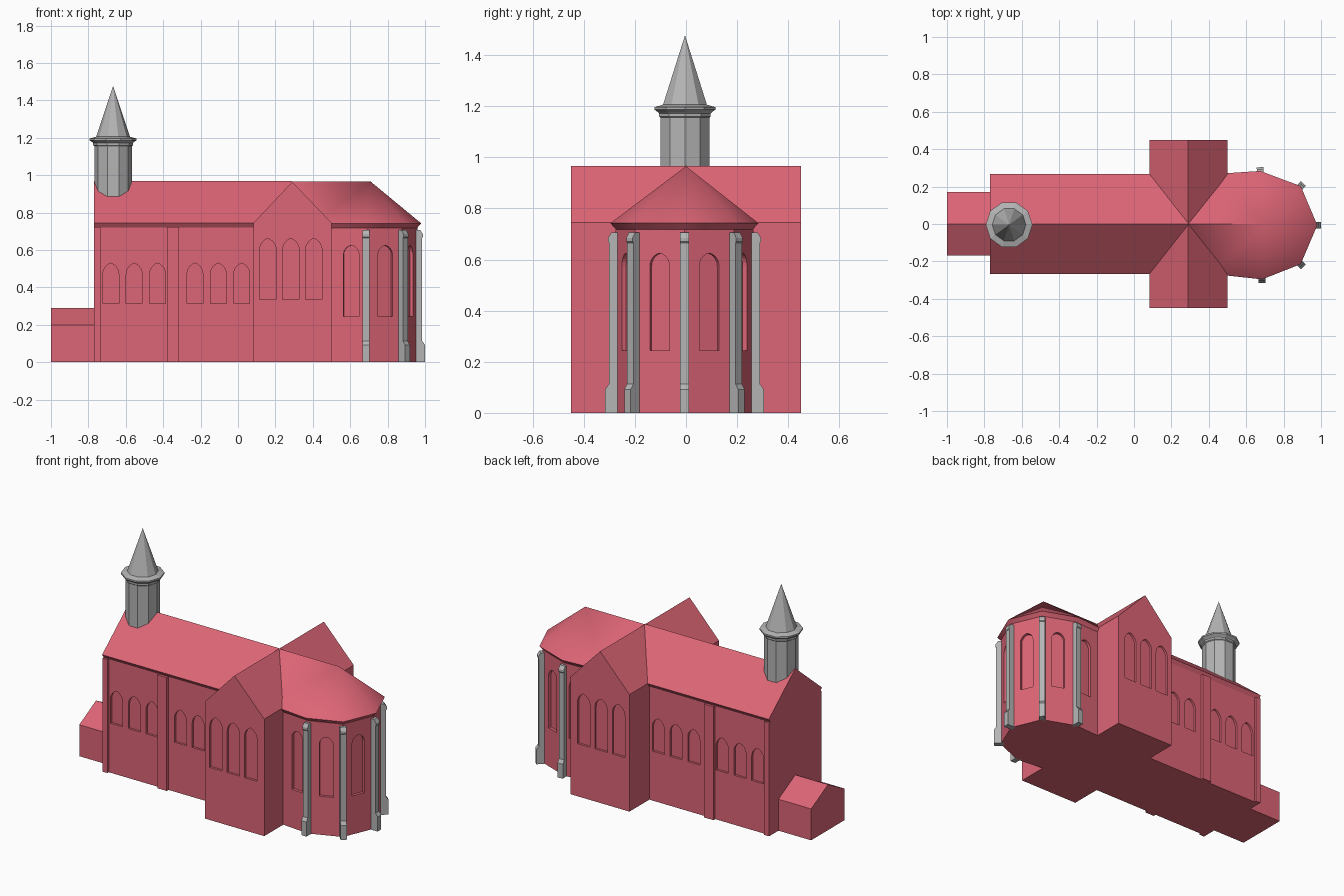
import bpy, bmesh, math
from mathutils import Vector

if "Cube" in bpy.data.objects:
    bpy.data.objects.remove(bpy.data.objects["Cube"])


def material(name, rgb):
    m = bpy.data.materials.new(name)
    m.diffuse_color = (*rgb, 1)
    m.use_nodes = True
    m.node_tree.nodes["Principled BSDF"].inputs["Base Color"].default_value = m.diffuse_color
    return m


RED = material("brick_red", (0.72, 0.13, 0.18))
GREY = material("stone_grey", (0.46, 0.46, 0.46))


def extrude(bm, pts, vec):
    """Closed prism: polygon pts swept along vec."""
    vec = Vector(vec)
    a = [bm.verts.new(p) for p in pts]
    b = [bm.verts.new(Vector(p) + vec) for p in pts]
    bm.faces.new(a)
    bm.faces.new(b[::-1])
    for i in range(len(a)):
        j = (i + 1) % len(a)
        bm.faces.new((a[j], a[i], b[i], b[j]))


def finish(name, bm, mat):
    bmesh.ops.recalc_face_normals(bm, faces=bm.faces)
    me = bpy.data.meshes.new(name)
    bm.to_mesh(me)
    bm.free()
    me.materials.append(mat)
    ob = bpy.data.objects.new(name, me)
    bpy.context.collection.objects.link(ob)
    return ob


def prism(name, pts, vec, mat=RED):
    bm = bmesh.new()
    extrude(bm, pts, vec)
    return finish(name, bm, mat)


def window(bm, centre, normal, w, z0, spring, top, depth):
    """Pointed-arch cutter set into a wall."""
    n = Vector((*normal, 0)).normalized()
    t = Vector((-n.y, n.x, 0))
    h = top - spring
    r = (h * h + w * w / 4) / w
    end = math.asin(min(1, h / r))
    arc = [(w / 2 - r + r * math.cos(end * k / 5), spring + r * math.sin(end * k / 5)) for k in range(5)]
    uv = [(w / 2, z0)] + arc + [(0, top)] + [(-u, v) for u, v in arc[::-1]] + [(-w / 2, z0)]
    c = Vector((*centre, 0)) - n * depth
    extrude(bm, [c + t * u + Vector((0, 0, v)) for u, v in uv], n * (depth + 0.04))


def cut(ob, bm):
    c = finish(ob.name + "_window_cutter", bm, RED)
    c.hide_render = True
    c.hide_viewport = True
    m = ob.modifiers.new("windows", 'BOOLEAN')
    m.object = c
    m.operation = 'DIFFERENCE'
    m.solver = 'EXACT'


# Porch
prism("porch", [(-1, -.168, 0), (-1, .17, 0), (-1, .17, .2), (-1, 0, .29), (-1, -.168, .2)], (.25, 0, 0))

# Nave walls with windows on both sides
W = .25
nave = prism("nave_walls", [(-.77, -W, 0), (-.77, W, 0), (-.77, W, .722), (-.77, -W, .722)], (1.0, 0, 0))
bm = bmesh.new()
for s in (-1, 1):
    for x in (-.68, -.555, -.43, -.23, -.105, .02):
        window(bm, (x, s * W), (0, s), .085, .315, .47, .53, .014)
cut(nave, bm)

# Nave pilasters
bm = bmesh.new()
for s in (-1, 1):
    for x0, x1, y in ((-.77, -.735, .264), (-.38, -.315, .268)):
        extrude(bm, [(x0, s * .24, 0), (x1, s * .24, 0), (x1, s * y, 0), (x0, s * y, 0)], (0, 0, .722))
finish("nave_pilasters", bm, RED)

# Nave roof
prism("nave_roof", [(-.77, -W, .72), (-.77, W, .72), (-.77, .267, .745), (-.77, 0, .968), (-.77, -.267, .745)],
      (1.06, 0, 0))

# Transept
tran = prism("transept", [(.083, -.45, 0), (.5, -.45, 0), (.5, -.45, .745), (.29, -.45, .965), (.083, -.45, .745)],
             (0, .9, 0))
bm = bmesh.new()
for s in (-1, 1):
    for x in (.16, .283, .405):
        window(bm, (x, s * .45), (0, s), .088, .335, .60, .662, .014)
cut(tran, bm)

# Apse: half octagon walls with one window per face
CX, CY = .69, -.006
ANGLES = [math.radians(a) for a in (-91, -46, 0, 46, 93)]


def ring(r, y_start, z):
    pts = [(.4, -y_start, z)]
    pts += [(CX + r * math.cos(a), CY + r * math.sin(a), z) for a in ANGLES]
    return pts + [(.4, y_start, z)]


base = ring(.27, .25, 0)
apse = prism("apse_walls", base, (0, 0, .718))
bm = bmesh.new()
for i, f in enumerate((.72, .53, .5, .5, .47, .28)):
    p, q = Vector(base[i]), Vector(base[i + 1])
    c, d = p.lerp(q, f), q - p
    window(bm, c.xy, (d.y, -d.x), .083, .245, .575, .625, .018)
cut(apse, bm)

# Apse roof: sloping soffit, eaves, and slopes to a ridge
bm = bmesh.new()
low = [bm.verts.new(p) for p in ring(.265, .25, .715)]
eave = [bm.verts.new(p) for p in ring(.29, .265, .742)]
apex = bm.verts.new((.71, 0, .965))
ridge = bm.verts.new((.29, 0, .965))
back = [[bm.verts.new((.29, s * y, z)) for y, z in ((.25, .715), (.265, .745))] for s in (-1, 1)]
low = [back[0][0]] + low + [back[1][0]]
eave = [back[0][1]] + eave + [back[1][1]]
bm.faces.new(low)
for i in range(len(low) - 1):
    bm.faces.new((low[i], low[i + 1], eave[i + 1], eave[i]))
for i in range(2, len(eave) - 3):
    bm.faces.new((eave[i], eave[i + 1], apex))
for e in (eave[:3], eave[:-4:-1]):
    bm.faces.new((e[0], e[1], ridge))
    bm.faces.new((e[1], apex, ridge))
    bm.faces.new((e[1], e[2], apex))
bm.faces.new((low[0], eave[0], ridge, eave[-1], low[-1]))
roof = finish("apse_roof", bm, RED)
bpy.context.view_layer.objects.active = roof
roof.select_set(True)
bpy.ops.object.shade_smooth_by_angle(angle=math.radians(35))

# Stone buttresses at the apse corners: stepped profile (radius, z)
PROFILE = [(.25, 0), (.31, 0), (.31, .092), (.295, .113), (.295, .665), (.299, .67), (.299, .685), (.285, .706), (.25, .706)]
bm = bmesh.new()
for a in ANGLES:
    d = Vector((math.cos(a), math.sin(a), 0))
    t = Vector((-d.y, d.x, 0)) * .018
    extrude(bm, [Vector((CX, CY, z)) + d * r - t for r, z in PROFILE], t * 2)
finish("apse_buttresses", bm, GREY)

# Bell turret: ten-sided shaft, moulded cornice and spire
N = 10
SHAPE = [(.1, .83), (.1, 1.155), (.106, 1.16), (.106, 1.172), (.113, 1.178), (.125, 1.186),
         (.125, 1.196), (.09, 1.206)]
bm = bmesh.new()
rings = [[bm.verts.new((-.668 + r * math.cos(math.tau * k / N), -.004 + r * math.sin(math.tau * k / N), z))
          for k in range(N)] for r, z in SHAPE]
tip = bm.verts.new((-.668, -.004, 1.477))
bm.faces.new(rings[0])
for k in range(N):
    j = (k + 1) % N
    for lo, hi in zip(rings, rings[1:]):
        bm.faces.new((lo[k], lo[j], hi[j], hi[k]))
    bm.faces.new((rings[-1][k], rings[-1][j], tip))
finish("bell_turret", bm, GREY)
